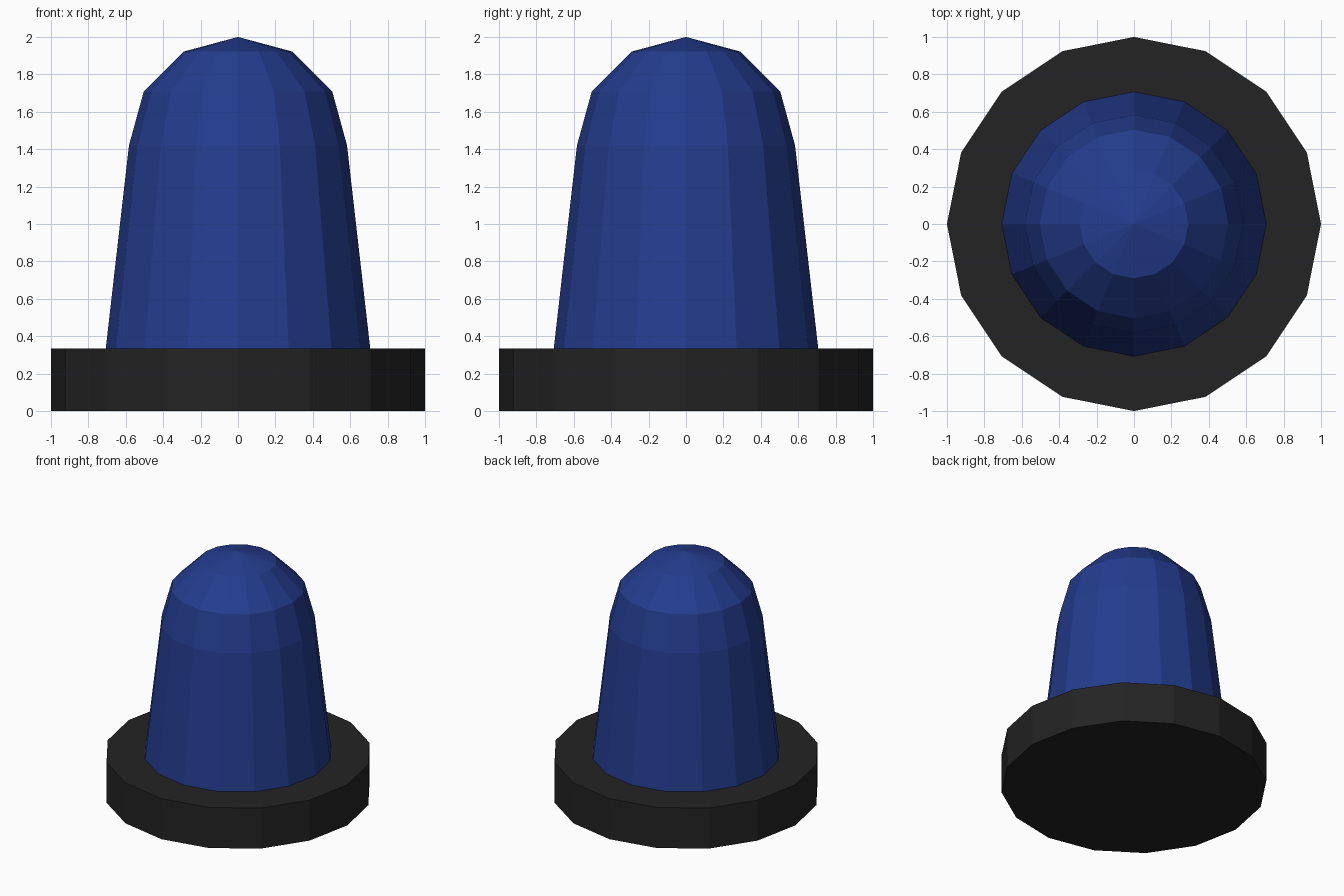
import bpy, bmesh
from math import cos, sin, pi

if "Cube" in bpy.data.objects:
    bpy.data.objects.remove(bpy.data.objects["Cube"])

SIDES = 16


def material(name, color):
    mat = bpy.data.materials.new(name)
    mat.diffuse_color = (*color, 1)
    mat.use_nodes = True
    mat.node_tree.nodes["Principled BSDF"].inputs["Base Color"].default_value = mat.diffuse_color
    return mat


def lathe(name, profile, mat):
    """Revolve (radius, z) points, bottom to top, into a closed faceted solid."""
    bm = bmesh.new()
    rings = []
    for r, z in profile:
        if r == 0:
            rings.append([bm.verts.new((0, 0, z))] * SIDES)
        else:
            rings.append([bm.verts.new((r * cos(2 * pi * i / SIDES),
                                        r * sin(2 * pi * i / SIDES), z))
                          for i in range(SIDES)])
    for low, high in zip(rings, rings[1:]):
        for i in range(SIDES):
            j = (i + 1) % SIDES
            corners = dict.fromkeys((low[i], low[j], high[j], high[i]))
            bm.faces.new(list(corners))
    # Flat caps wherever the profile does not end in a point
    for ring in (rings[0], rings[-1]):
        if len(set(ring)) == SIDES:
            bm.faces.new(ring)
    bmesh.ops.recalc_face_normals(bm, faces=bm.faces)
    mesh = bpy.data.meshes.new(name)
    bm.to_mesh(mesh)
    bm.free()
    mesh.materials.append(mat)
    obj = bpy.data.objects.new(name, mesh)
    bpy.context.collection.objects.link(obj)
    return obj


black = material("black_plastic", (0.017, 0.017, 0.018))
blue = material("blue_lens", (0.017, 0.045, 0.27))

# Mounting base
lathe("base", [(1.0, 0), (1.0, 0.335)], black)

# Tapered lens with a rounded, pointed crown
lathe("lens", [(0.707, 0.335), (0.583, 1.42), (0.504, 1.708),
               (0.29, 1.922), (0, 2.0)], blue)
